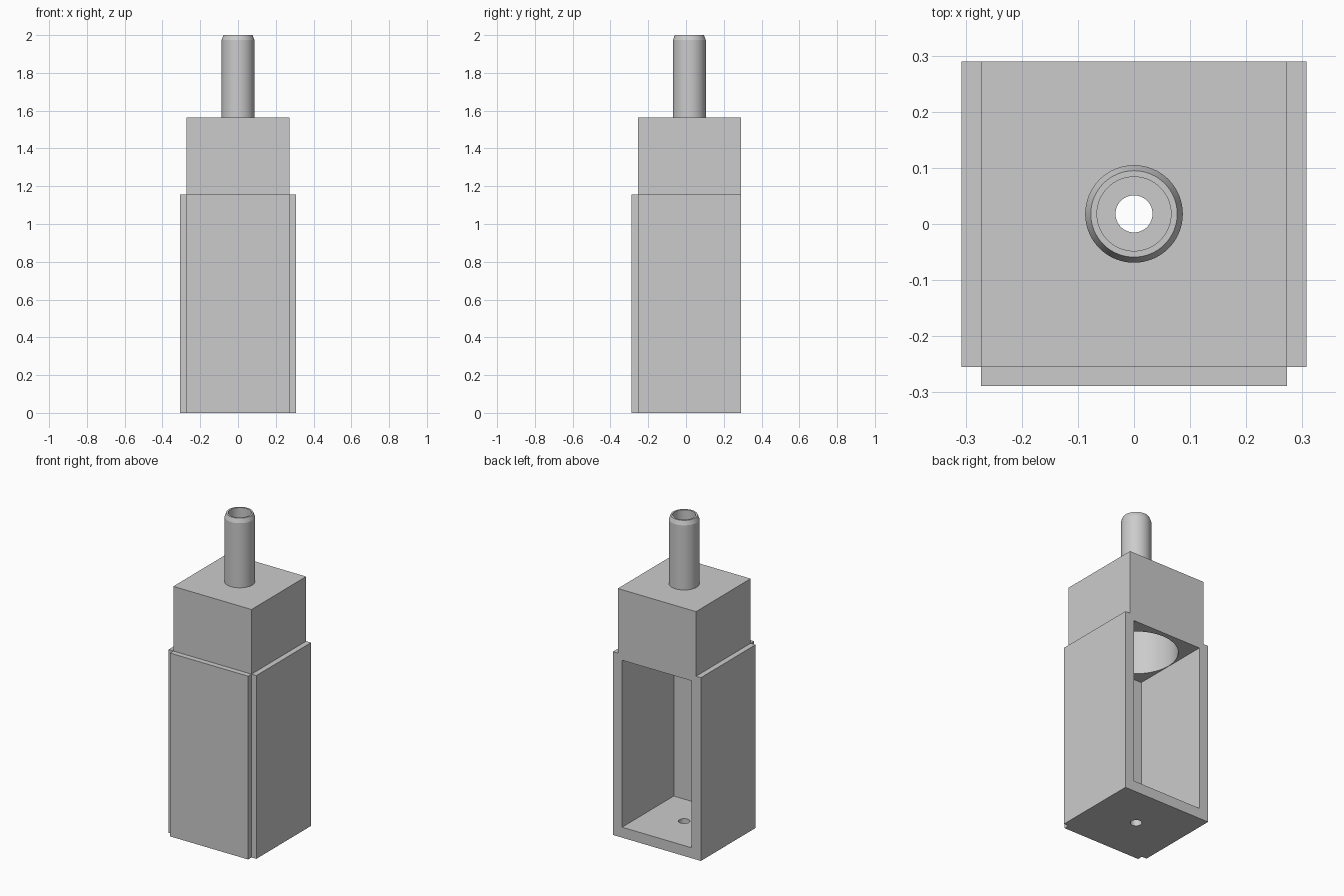
import bpy, bmesh
from math import radians, cos, sin, pi

if "Cube" in bpy.data.objects:
    bpy.data.objects.remove(bpy.data.objects["Cube"], do_unlink=True)

grey = bpy.data.materials.new("plain grey")
grey.use_nodes = True
grey.diffuse_color = (0.6, 0.6, 0.6, 1)
grey.node_tree.nodes["Principled BSDF"].inputs["Base Color"].default_value = (0.6, 0.6, 0.6, 1)

AXIS_Y = 0.018                      # pipe, bore and drain share this axis
HALF, FRONT, BACK = 0.273, -0.255, 0.29
SKIN, WALL = 0.034, 0.03            # outer panel and inner wall thickness
SHOULDER, TOP = 1.157, 1.565


def prism(name, outline, z0, z1):
    """Extrude a flat outline from z0 to z1."""
    bm = bmesh.new()
    base = bm.faces.new([bm.verts.new((x, y, z0)) for x, y in outline])
    up = bmesh.ops.extrude_face_region(bm, geom=[base])["geom"]
    bmesh.ops.translate(bm, vec=(0, 0, z1 - z0),
                        verts=[v for v in up if isinstance(v, bmesh.types.BMVert)])
    bmesh.ops.recalc_face_normals(bm, faces=bm.faces)
    mesh = bpy.data.meshes.new(name)
    bm.to_mesh(mesh)
    bm.free()
    mesh.materials.append(grey)
    obj = bpy.data.objects.new(name, mesh)
    bpy.context.collection.objects.link(obj)
    return obj


def box(name, x, y0, y1, z0, z1):
    return prism(name, [(-x, y0), (x, y0), (x, y1), (-x, y1)], z0, z1)


def rod(name, r, z0, z1, n=64):
    ring = [(r * cos(2 * pi * i / n), AXIS_Y + r * sin(2 * pi * i / n)) for i in range(n)]
    return prism(name, ring, z0, z1)


def combine(target, tool, operation):
    """Apply a boolean and discard the tool."""
    mod = target.modifiers.new(operation.title(), 'BOOLEAN')
    mod.operation, mod.object, mod.solver = operation, tool, 'EXACT'
    bpy.context.view_layer.objects.active = target
    bpy.ops.object.modifier_apply(modifier=mod.name)
    bpy.data.objects.remove(tool, do_unlink=True)


def smooth(obj):
    bpy.ops.object.select_all(action='DESELECT')
    obj.select_set(True)
    bpy.context.view_layer.objects.active = obj
    bpy.ops.object.shade_smooth_by_angle(angle=radians(20))


# Housing: panelled lower sleeve with notched front corners, plain upper block
half_outline = [(HALF, FRONT - SKIN), (HALF, FRONT),
                (HALF + SKIN, FRONT), (HALF + SKIN, BACK)]
outline = half_outline + [(-x, y) for x, y in reversed(half_outline)]
housing = prism("housing", outline, 0, SHOULDER)
combine(housing, box("upper_block", HALF, FRONT, BACK, SHOULDER, TOP), 'UNION')

# Chamber open to the back, round bore above it, pipe passage and floor drain
combine(housing, box("chamber", HALF - WALL, FRONT + WALL, BACK + 0.1, 0.066, 1.12), 'DIFFERENCE')
combine(housing, rod("bore", 0.24, 1.0, 1.5), 'DIFFERENCE')
combine(housing, rod("passage", 0.066, 1.4, 1.7), 'DIFFERENCE')
combine(housing, rod("drain", 0.033, -0.1, 0.2), 'DIFFERENCE')
smooth(housing)

# Pipe: hollow tube with a chamfered lip, spun from its wall section
bm = bmesh.new()
section = [(0.066, TOP), (0.087, TOP), (0.087, 1.973), (0.077, 2.0), (0.066, 2.0)]
verts = [bm.verts.new((r, 0, z)) for r, z in section]
edges = [bm.edges.new((verts[i - 1], verts[i])) for i in range(len(verts))]
bmesh.ops.spin(bm, geom=verts + edges, cent=(0, 0, 0), axis=(0, 0, 1),
               angle=2 * pi, steps=64, use_merge=True)
bmesh.ops.remove_doubles(bm, verts=bm.verts, dist=0.0001)
bmesh.ops.recalc_face_normals(bm, faces=bm.faces)
mesh = bpy.data.meshes.new("pipe")
bm.to_mesh(mesh)
bm.free()
mesh.materials.append(grey)
pipe = bpy.data.objects.new("pipe", mesh)
pipe.location.y = AXIS_Y
bpy.context.collection.objects.link(pipe)
smooth(pipe)
